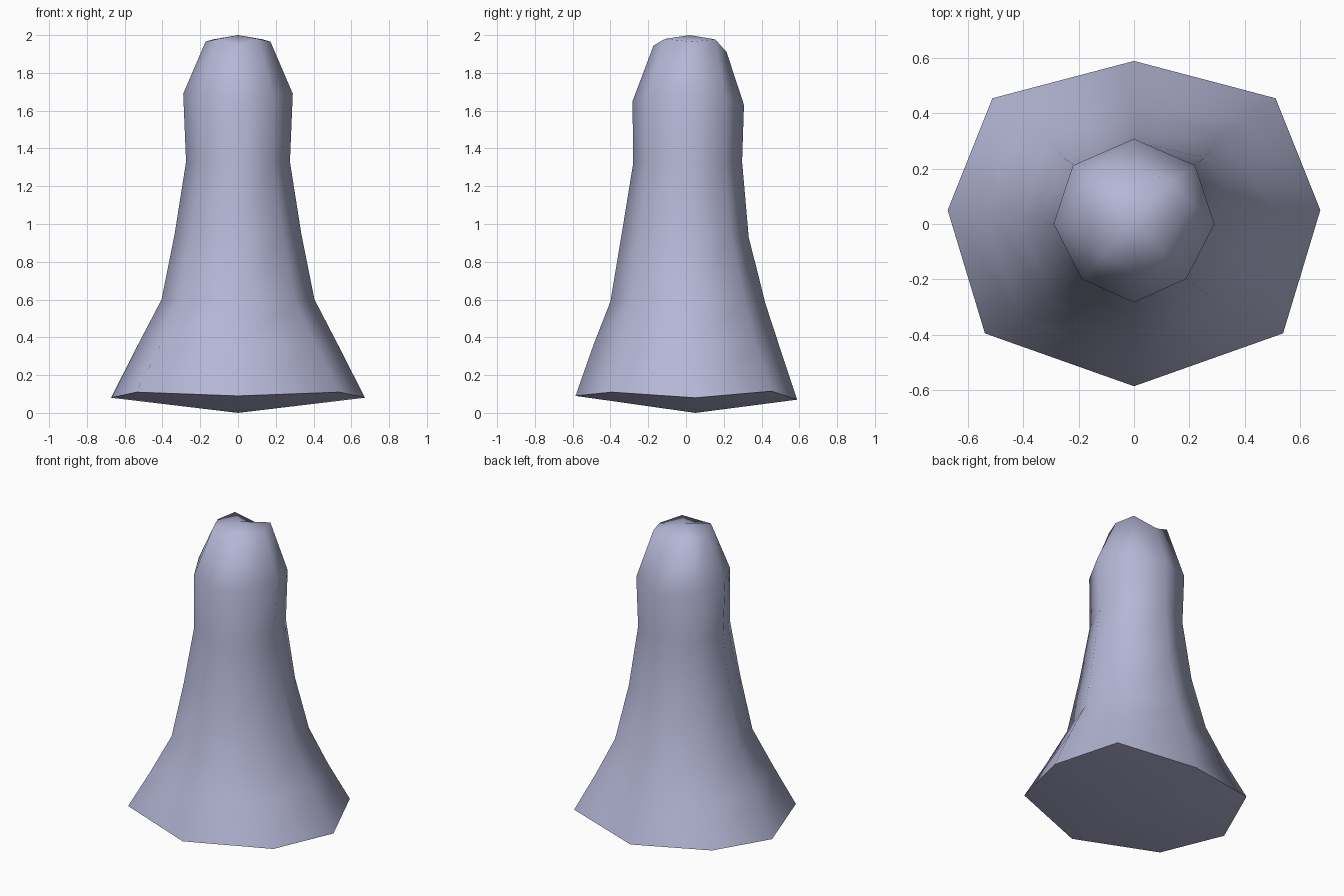
import bpy, bmesh, math

if "Cube" in bpy.data.objects:
    bpy.data.objects.remove(bpy.data.objects["Cube"])

# One flat colour
mat = bpy.data.materials.new("pale blue grey")
mat.diffuse_color = (0.46, 0.47, 0.67, 1)
mat.use_nodes = True
mat.node_tree.nodes["Principled BSDF"].inputs["Base Color"].default_value = mat.diffuse_color

# Ring sections: half width, side y, front y, back y, then z at front, side, back
rings = [
    (0.672, 0.05, -0.585, 0.588, 0.09, 0.08, 0.07),
    (0.535, 0.03, -0.49, 0.492, 0.36, 0.35, 0.36),
    (0.405, 0.02, -0.40, 0.42, 0.59, 0.60, 0.58),
    (0.335, 0.01, -0.34, 0.332, 0.95, 0.95, 0.93),
    (0.275, 0.00, -0.28, 0.297, 1.32, 1.33, 1.33),
    (0.290, 0.00, -0.283, 0.307, 1.65, 1.69, 1.63),
    (0.172, 0.03, -0.172, 0.215, 1.945, 1.965, 1.91),
]


def ring(bm, w, sy, fy, by, zf, zs, zb, i):
    """Eight-sided ring: front, front diagonal, side, back diagonal, back, mirrored."""
    t = i / 6
    kx = 0.80 - 0.18 * t                 # front corners draw in towards the top
    lift = 0.025 if i in (0, 6) else 0
    half = [
        (0, fy, zf),
        (w * kx, sy + (fy - sy) * 0.70, (zf + zs) / 2 + lift),
        (w, sy, zs),
        (w * 0.76, sy + (by - sy) * 0.75 * (1 - 0.1 * t), (zs + zb) / 2 + lift * 1.6),
        (0, by, zb),
    ]
    pts = half + [(-x, y, z) for x, y, z in half[3:0:-1]]
    return [bm.verts.new(p) for p in pts]


# Body: flared column with a rounded top
bm = bmesh.new()
loops = [ring(bm, *r, i) for i, r in enumerate(rings)]
for a, b in zip(loops, loops[1:]):
    for k in range(8):
        n = (k + 1) % 8
        bm.faces.new((a[k], a[n], b[n], b[k]))

# Rounded crown and shallow pointed underside
top = bm.verts.new((0, 0.02, 2.0))
base = bm.verts.new((0, 0.05, 0.0))
for k in range(8):
    n = (k + 1) % 8
    bm.faces.new((loops[-1][k], loops[-1][n], top))
    bm.faces.new((loops[0][n], loops[0][k], base))
bmesh.ops.recalc_face_normals(bm, faces=bm.faces)

# Smooth shading with a sharp rim around the base
for f in bm.faces:
    f.smooth = True
for k in range(8):
    bm.edges.get((loops[0][k], loops[0][(k + 1) % 8])).smooth = False

me = bpy.data.meshes.new("flared_column")
bm.to_mesh(me)
bm.free()
me.materials.append(mat)
ob = bpy.data.objects.new("flared_column", me)
bpy.context.collection.objects.link(ob)
